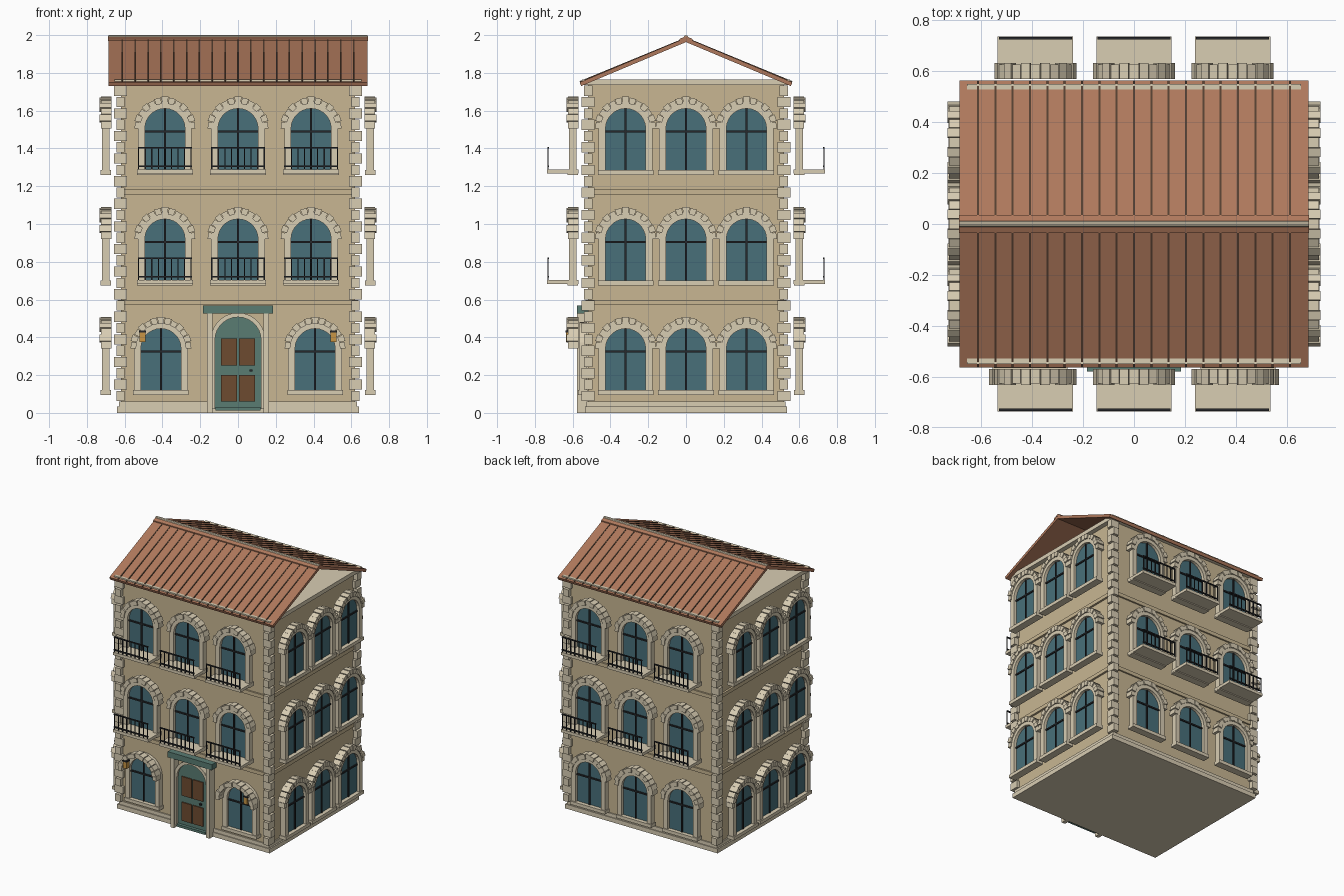
import bpy, bmesh
from math import sin, cos, pi, radians
from mathutils import Matrix, Vector

if "Cube" in bpy.data.objects:
    bpy.data.objects.remove(bpy.data.objects["Cube"])

COL = dict(wall=(.58, .47, .29), stone=(.69, .61, .45), glass=(.065, .16, .195),
           roof=(.43, .19, .107), rib=(.09, .05, .03), iron=(.02, .022, .025),
           teal=(.10, .20, .17), wood=(.155, .07, .03), lamp=(.58, .30, .06))
MATS = {}
for n, c in COL.items():
    MATS[n] = bpy.data.materials.new(n)
    MATS[n].diffuse_color = (*c, 1)

PARTS = {}


def part(name, mat):
    if name not in PARTS:
        PARTS[name] = (bmesh.new(), mat)
    return PARTS[name][0]


def box(bm, lo, hi, M=Matrix()):
    lo, hi = Vector(lo), Vector(hi)
    S = Matrix.Diagonal((*[abs(v) for v in hi - lo], 1))
    bmesh.ops.create_cube(bm, size=1, matrix=M @ Matrix.Translation((lo + hi) / 2) @ S)


def prism(bm, pts, y0, y1, M=Matrix()):
    # outline in (x, z), extruded along y
    a = [bm.verts.new(M @ Vector((x, y0, z))) for x, z in pts]
    b = [bm.verts.new(M @ Vector((x, y1, z))) for x, z in pts]
    n = len(pts)
    fs = [bm.faces.new(a), bm.faces.new(b[::-1])]
    fs += [bm.faces.new((a[i], b[i], b[(i + 1) % n], a[(i + 1) % n])) for i in range(n)]
    bmesh.ops.recalc_face_normals(bm, faces=fs)


def arc(r, zc, n=14, a0=0, a1=pi):
    return [(r * cos(a0 + (a1 - a0) * i / n), zc + r * sin(a0 + (a1 - a0) * i / n)) for i in range(n + 1)]


def arched(r, z0, zs):
    return [(r, z0)] + arc(r, zs) + [(-r, z0)]


def surround(ro, ri, z0, zs):
    return arched(ro, z0, zs) + arched(ri, z0, zs)[::-1]


def side(k, u):
    # local frame of one facade: x along the wall, -y outward from the wall plane
    wall = .62 if k % 2 else .52
    return Matrix.Rotation(k * pi / 2, 4, 'Z') @ Matrix.Translation((u, -wall, 0))


def window(M, b, recessed=False, name="side"):
    s = .055 if recessed else 0
    zs = b + .22
    prism(part(name + "_window_glass", "glass"), arched(.11, b, zs), -.062 + s, -.078 + s, M)
    prism(part(name + "_window_surround", "stone"), surround(.142, .106, b, zs), -.06 + s, -.1 + s, M)
    box(part(name + "_window_sill", "stone"), (-.147, -.108 + s, b - .025), (.147, -.052 + s, b), M)
    bars = part(name + "_window_bars", "iron")
    box(bars, (-.005, -.086 + s, b), (.005, -.076 + s, zs + .106), M)
    box(bars, (-.106, -.086 + s, b + .2), (.106, -.076 + s, b + .211), M)
    # arch stones around the head
    n = 13
    for i in range(n):
        a0, a1 = pi * (i + .04) / n, pi * (i + .96) / n
        ro = .17 if i == n // 2 else (.166 if i % 2 else .161)
        pts = arc(.132, zs, 1, a0, a1) + arc(ro, zs, 1, a1, a0)
        prism(part(name + "_arch_stones", "stone"), pts, -.05, -.112 if i % 2 else -.106, M)


def balcony(M, b):
    box(part("balcony_slabs", "stone"), (-.148, -.215, b - .018), (.148, -.05, b + .004), M)
    rail = part("balcony_railings", "iron")
    for z in (b + .022, b + .118):
        box(rail, (-.143, -.214, z - .004), (.143, -.205, z + .004), M)
    for i in range(9):
        u = -.139 + .278 * i / 8
        box(rail, (u - .003, -.213, b), (u + .003, -.207, b + .118), M)


# main body, plinth, floor bands, cornice
box(part("walls", "wall"), (-.62, -.52, .01), (.62, .52, 1.74))
box(part("plinth", "stone"), (-.64, -.535, 0), (.64, .535, .033))
box(part("plinth", "stone"), (-.63, -.528, .033), (.63, .528, .06))
for z in (.57, 1.155):
    box(part("floor_bands", "wall"), (-.635, -.532, z), (.635, .532, z + .028))
box(part("cornice", "stone"), (-.655, -.55, 1.735), (.655, .55, 1.765))

# corner quoins, alternating direction
n = 28
for i in range(n):
    z = .06 + 1.675 * i / n
    hx, hy = (.034, .022) if i % 2 else (.022, .034)
    for sx in (-1, 1):
        for sy in (-1, 1):
            x, y = sx * .622, sy * .518
            box(part("quoins", "stone"), (x - hx, y - hy, z + .003), (x + hx, y + hy, z + .057))

# windows and balconies on four facades
FLOORS = (.12, .70, 1.285)
for k in range(4):
    for f, b in enumerate(FLOORS):
        if k % 2:
            for u in (-.32, 0, .32):
                window(side(k, u), b)
            continue
        for u in (-.387, 0, .387):
            if f:
                window(side(k, u), b, name="upper")
                balcony(side(k, u), b)
            elif k == 2:
                window(side(k, u), b, name="rear")
for u in (-.408, .408):
    window(side(0, u), .12, True, "street")

# front door with posts, arch and lintel
F = side(0, 0)
prism(part("door_leaf", "teal"), arched(.125, .02, .385), 0, -.022, F)
prism(part("door_arch", "stone"), surround(.145, .122, .02, .385), 0, -.04, F)
for s in (-1, 1):
    box(part("door_posts", "stone"), (s * .165, -.056, 0), (s * .135, 0, .525), F)
    for z0, z1 in ((.06, .2), (.25, .395)):
        box(part("door_panels", "wood"), (s * .09, -.03, z0), (s * .005, -.02, z1), F)
    box(part("lanterns", "lamp"), (s * .49, -.115, .375), (s * .522, -.08, .425), F)
    box(part("lantern_caps", "iron"), (s * .487, -.117, .425), (s * .525, -.078, .435), F)
box(part("door_lintel", "teal"), (-.185, -.058, .525), (.185, 0, .568), F)
box(part("door_step", "teal"), (-.12, -.045, .012), (.12, 0, .03), F)
box(part("door_knob", "iron"), (.062, -.036, .218), (.078, -.02, .23), F)

# gable roof: open slabs with ribs and ridge
R = Matrix.Rotation(pi / 2, 4, 'Z')
for s in (-1, 1):
    prism(part("roof_slabs", "roof"), [(0, 1.986), (s * .563, 1.75), (s * .555, 1.73), (0, 1.963)], -.685, .685, R)
    for i in range(-9, 10):
        x = i * .068
        prism(part("roof_ribs", "rib"), [(0, 1.988), (s * .563, 1.756), (s * .56, 1.745), (0, 1.98)], x - .004, x + .004, R)
    prism(part("ridge_cap", "roof"), [(0, 1.995), (s * .035, 1.979), (s * .035, 1.968), (0, 1.984)], -.687, .687, R)
bmesh.ops.create_cone(part("ridge_roll", "stone"), cap_ends=True, segments=8, radius1=.012, radius2=.012, depth=1.37,
                      matrix=Matrix.Translation((0, 0, 1.988)) @ Matrix.Rotation(pi / 2, 4, 'Y'))

for name, (bm, mat) in PARTS.items():
    me = bpy.data.meshes.new(name)
    bm.to_mesh(me)
    bm.free()
    me.materials.append(MATS[mat])
    bpy.context.collection.objects.link(bpy.data.objects.new(name, me))

for m in bpy.data.materials:
    if m.users and not m.is_grease_pencil:
        m.use_nodes = True
        m.node_tree.nodes["Principled BSDF"].inputs["Base Color"].default_value = m.diffuse_color
